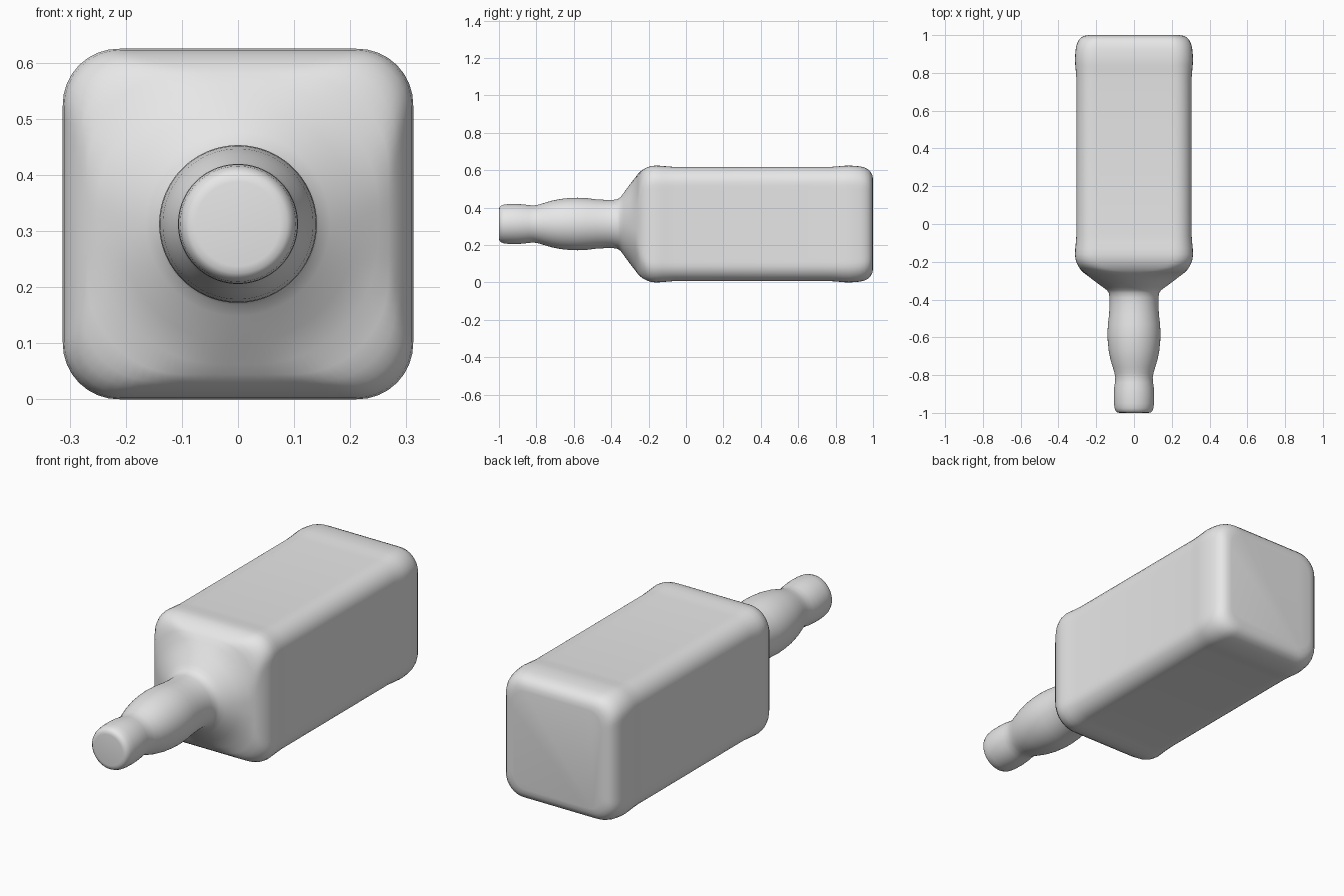
import bpy, bmesh, math

cube = bpy.data.objects.get("Cube")
if cube:
    bpy.data.objects.remove(cube, do_unlink=True)

SEGMENTS = 128
CENTRE_Z = 0.3125

# Single flat grey
grey = bpy.data.materials.new("plain_grey")
grey.use_nodes = True
grey.diffuse_color = (0.8, 0.8, 0.8, 1)
grey.node_tree.nodes["Principled BSDF"].inputs["Base Color"].default_value = (0.8, 0.8, 0.8, 1)


def rounded_square(angle, half, corner):
    """Distance from the centre to a rounded square's outline at an angle."""
    c, s = abs(math.cos(angle)), abs(math.sin(angle))
    c, s = max(c, s), min(c, s)
    inner = half - corner
    dist = half / c
    if dist * s > inner:
        b = inner * (c + s)
        dist = b + math.sqrt(max(0, b * b - 2 * inner * inner + corner * corner))
    return dist


def loft(name, rings):
    """Skin rings of (y, half width, corner radius) and cap both ends."""
    bm = bmesh.new()
    loops = []
    for y, half, corner in rings:
        loop = []
        for i in range(SEGMENTS):
            a = 2 * math.pi * i / SEGMENTS
            d = rounded_square(a, half, corner)
            loop.append(bm.verts.new((d * math.cos(a), y, CENTRE_Z + d * math.sin(a))))
        loops.append(loop)
    for lower, upper in zip(loops, loops[1:]):
        for i in range(SEGMENTS):
            j = (i + 1) % SEGMENTS
            bm.faces.new((lower[i], lower[j], upper[j], upper[i]))
    bm.faces.new(loops[0])
    bm.faces.new(loops[-1])
    bmesh.ops.recalc_face_normals(bm, faces=bm.faces)
    mesh = bpy.data.meshes.new(name)
    bm.to_mesh(mesh)
    bm.free()
    mesh.materials.append(grey)
    obj = bpy.data.objects.new(name, mesh)
    bpy.context.collection.objects.link(obj)
    bpy.ops.object.select_all(action='DESELECT')
    obj.select_set(True)
    bpy.context.view_layer.objects.active = obj
    bpy.ops.object.shade_smooth_by_angle(angle=math.radians(40))
    return obj


# Round mouth and bulging neck: (y, radius)
neck = [(-1.0, 0.075), (-0.998, 0.088), (-0.99, 0.097), (-0.975, 0.103),
        (-0.95, 0.106), (-0.91, 0.107), (-0.87, 0.105), (-0.84, 0.101),
        (-0.815, 0.099), (-0.79, 0.103), (-0.76, 0.112), (-0.72, 0.124),
        (-0.67, 0.134), (-0.62, 0.139), (-0.58, 0.1405), (-0.53, 0.138),
        (-0.48, 0.132), (-0.43, 0.129), (-0.39, 0.129), (-0.365, 0.133),
        (-0.35, 0.144)]

# Cone blending into the square shoulder: (y, half width, corner radius)
shoulder = [(-0.335, 0.164, 0.164), (-0.30, 0.212, 0.21), (-0.27, 0.25, 0.22),
            (-0.257, 0.268, 0.17), (-0.245, 0.28, 0.13), (-0.23, 0.291, 0.11),
            (-0.21, 0.302, 0.10), (-0.185, 0.310, 0.10)]

# Square body with swollen ends and a softly rounded base
body = [(-0.16, 0.3125, 0.10), (-0.13, 0.311, 0.10), (-0.10, 0.308, 0.095),
        (-0.06, 0.305, 0.09), (0.77, 0.305, 0.09), (0.81, 0.308, 0.095),
        (0.84, 0.311, 0.10), (0.87, 0.3125, 0.10), (0.90, 0.311, 0.10),
        (0.93, 0.308, 0.10), (0.955, 0.302, 0.10), (0.975, 0.292, 0.095),
        (0.988, 0.279, 0.09), (0.996, 0.262, 0.08), (1.0, 0.24, 0.07)]

loft("bottle", [(y, r, r) for y, r in neck] + shoulder + body)
